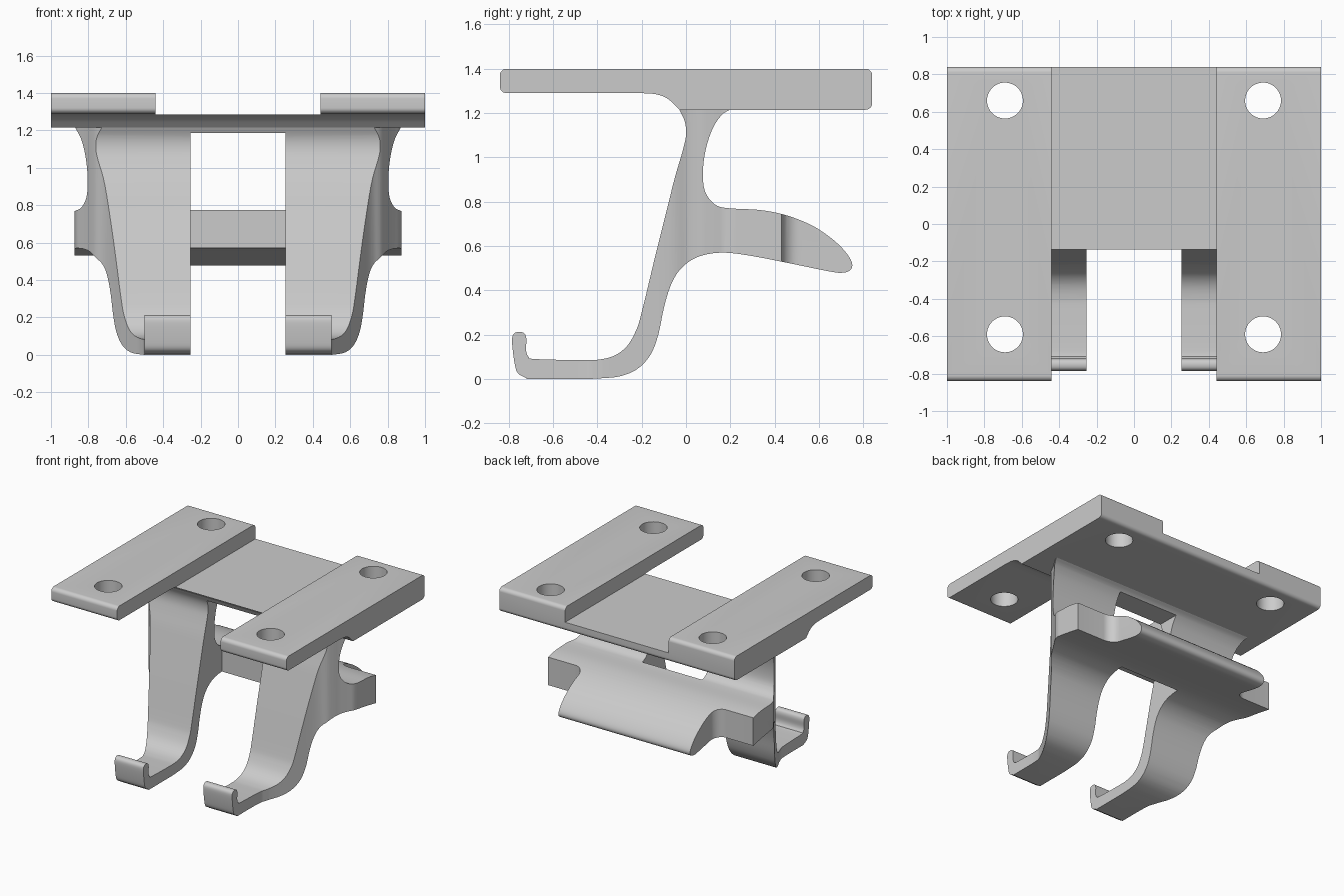
import bpy, bmesh, math
from mathutils import Vector

cube = bpy.data.objects.get("Cube")
if cube:
    bpy.data.objects.remove(cube, do_unlink=True)

grey = bpy.data.materials.new("plain_grey")
grey.use_nodes = True
grey.diffuse_color = (0.6, 0.6, 0.6, 1)
grey.node_tree.nodes["Principled BSDF"].inputs["Base Color"].default_value = (0.6, 0.6, 0.6, 1)


def smooth_path(points, steps=4):
    """Catmull-Rom curve through the points."""
    p = [Vector(q) for q in points]
    p = [2 * p[0] - p[1]] + p + [2 * p[-1] - p[-2]]
    out = []
    for a, b, c, d in zip(p, p[1:], p[2:], p[3:]):
        for i in range(steps):
            t = i / steps
            out.append(0.5 * (2 * b + (c - a) * t + (2 * a - 5 * b + 4 * c - d) * t ** 2
                              + (3 * b - a - 3 * c + d) * t ** 3))
    return [tuple(v) for v in out] + [tuple(points[-1])]


def arc(cx, cy, r, start, end, steps=8):
    angles = [math.radians(start + (end - start) * i / steps) for i in range(steps + 1)]
    return [(cx + r * math.cos(a), cy + r * math.sin(a)) for a in angles]


def prism(name, outline, axis, low, high):
    """Extrude a closed outline along x (outline is y, z) or z (outline is x, y)."""
    place = (lambda a, b, t: (t, a, b)) if axis == "x" else (lambda a, b, t: (a, b, t))
    bm = bmesh.new()
    rings = [[bm.verts.new(place(a, b, t)) for a, b in outline] for t in (low, high)]
    bm.faces.new(rings[0])
    bm.faces.new(rings[1])
    n = len(outline)
    for i in range(n):
        j = (i + 1) % n
        bm.faces.new((rings[0][i], rings[0][j], rings[1][j], rings[1][i]))
    bmesh.ops.recalc_face_normals(bm, faces=bm.faces)
    mesh = bpy.data.meshes.new(name)
    bm.to_mesh(mesh)
    bm.free()
    mesh.materials.append(grey)
    obj = bpy.data.objects.new(name, mesh)
    bpy.context.collection.objects.link(obj)
    return obj


def rectangle(x0, x1, y0, y1):
    return [(x0, y0), (x1, y0), (x1, y1), (x0, y1)]


def activate(obj):
    bpy.ops.object.select_all(action="DESELECT")
    obj.select_set(True)
    bpy.context.view_layer.objects.active = obj


def cut(obj, cutter, operation="DIFFERENCE"):
    cutter.hide_render = True
    mod = obj.modifiers.new("cut", "BOOLEAN")
    mod.operation, mod.solver, mod.object = operation, "EXACT", cutter
    activate(obj)
    bpy.ops.object.modifier_apply(modifier=mod.name)
    bpy.data.objects.remove(cutter, do_unlink=True)


# Mounting plate: thin at the front, curving down to a thicker back
END, TOP, THIN, THICK, R = 0.84, 1.40, 1.29, 1.215, 0.03
plate_side = smooth_path([(-0.22, THIN), (-0.18, 1.289), (-0.13, 1.284), (-0.08, 1.263), (-0.03, THICK)])
plate_side += arc(END - R, THICK + R, R, -90, 0) + arc(END - R, TOP - R, R, 0, 90)
plate_side += arc(R - END, TOP - R, R, 90, 180) + arc(R - END, THIN + R, R, 180, 270)
plate = prism("mounting_plate", plate_side, "x", -1, 1)

# Shallow centre channel, which also opens the front between the two rails
cut(plate, prism("channel_cutter", rectangle(-0.44, 0.44, -1, 1), "z", 1.285, 1.6))

# Four screw holes
for x in (-0.69, 0.69):
    for y in (-0.59, 0.66):
        cut(plate, prism("hole_cutter", arc(x, y, 0.096, 0, 354, 59), "z", 1, 1.6))

# Hook bracket side profile: front of leg, foot lip, underside, rear arm, back of leg
front = [(-0.03, 1.215), (-0.005, 1.16), (0, 1.1), (-0.015, 1.03), (-0.05, 0.91), (-0.085, 0.77),
         (-0.14, 0.55), (-0.2, 0.3), (-0.225, 0.22), (-0.265, 0.15), (-0.32, 0.107), (-0.39, 0.088),
         (-0.47, 0.085), (-0.68, 0.09), (-0.71, 0.1), (-0.722, 0.13), (-0.72, 0.18), (-0.73, 0.206),
         (-0.755, 0.213), (-0.778, 0.203), (-0.785, 0.17), (-0.775, 0.08), (-0.76, 0.028), (-0.72, 0.004)]
rear = [(-0.4, 0.002), (-0.3, 0.012), (-0.22, 0.045), (-0.16, 0.11), (-0.125, 0.2), (-0.1, 0.32),
        (-0.07, 0.42), (-0.03, 0.49), (0.03, 0.54), (0.1, 0.564), (0.18, 0.57), (0.28, 0.558),
        (0.43, 0.53), (0.65, 0.485), (0.71, 0.48), (0.742, 0.492), (0.75, 0.52), (0.73, 0.56),
        (0.68, 0.615), (0.6, 0.675), (0.52, 0.715), (0.43, 0.745), (0.33, 0.763), (0.2, 0.77),
        (0.14, 0.782), (0.1, 0.82), (0.08, 0.87), (0.077, 0.95), (0.09, 1.04), (0.12, 1.13),
        (0.16, 1.19), (0.2, 1.217)]
bracket_side = smooth_path(front) + [(-0.72, 0), (-0.45, 0)] + smooth_path(rear) + [(0.18, 1.25), (0, 1.25)]
bracket = prism("hook_bracket", bracket_side, "x", -0.95, 0.95)

# Bracket width seen from above: narrow feet, flaring to rear tabs, then a narrower lip
half = smooth_path([(0.5, -0.9), (0.5, -0.5), (0.52, -0.4), (0.57, -0.3), (0.625, -0.2), (0.68, -0.1),
                    (0.72, -0.04), (0.76, 0), (0.785, 0.04), (0.806, 0.08), (0.837, 0.13),
                    (0.862, 0.17), (0.873, 0.21)])
half += [(0.873, 0.43)] + arc(0.64, 0.51, 0.08, 270, 180) + [(0.56, 0.9)]
plan = half + [(-x, y) for x, y in reversed(half)]
cut(bracket, prism("plan_cutter", plan, "z", -0.1, 1.3), "INTERSECT")

# Slot that splits the bracket into two legs
cut(bracket, prism("slot_cutter", rectangle(-0.255, 0.255, -1, 0.17), "z", -0.1, 1.185))

for part in (plate, bracket):
    activate(part)
    bpy.ops.object.shade_smooth_by_angle(angle=math.radians(32))
